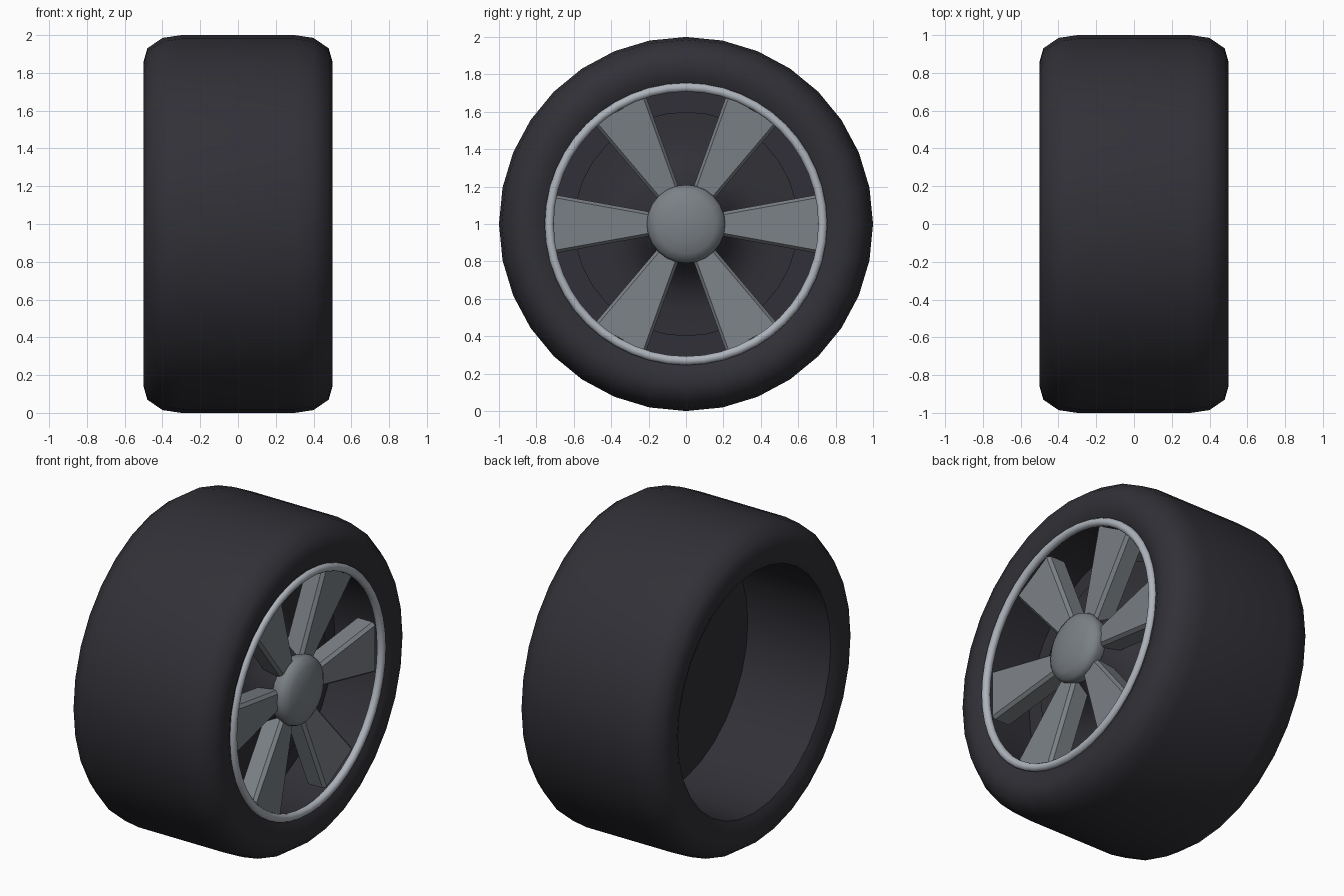
import bpy, bmesh, math
from mathutils import Matrix

cube = bpy.data.objects.get("Cube")
if cube:
    bpy.data.objects.remove(cube, do_unlink=True)


def material(name, rgb):
    m = bpy.data.materials.new(name)
    m.use_nodes = True
    m.diffuse_color = (*rgb, 1)
    m.node_tree.nodes["Principled BSDF"].inputs["Base Color"].default_value = (*rgb, 1)
    return m


RUBBER = material("dark rubber", (0.03, 0.03, 0.038))
ALLOY = material("grey alloy", (0.2, 0.22, 0.24))
SILVER = material("bright silver", (0.42, 0.45, 0.5))
AXLE = Matrix.Translation((0, 0, 1))


def finish(name, bm, mat, angle):
    bmesh.ops.recalc_face_normals(bm, faces=bm.faces)
    mesh = bpy.data.meshes.new(name)
    bm.to_mesh(mesh)
    bm.free()
    obj = bpy.data.objects.new(name, mesh)
    bpy.context.collection.objects.link(obj)
    mesh.materials.append(mat)
    bpy.ops.object.select_all(action='DESELECT')
    obj.select_set(True)
    bpy.context.view_layer.objects.active = obj
    bpy.ops.object.shade_smooth_by_angle(angle=math.radians(angle))
    return obj


def lathe(name, profile, mat, steps, closed=False, angle=40):
    """Spin (x, radius) points around the axle."""
    bm = bmesh.new()
    verts = [bm.verts.new((x, 0, r)) for x, r in profile]
    pairs = list(zip(verts, verts[1:]))
    if closed:
        pairs.append((verts[-1], verts[0]))
    edges = [bm.edges.new(p) for p in pairs]
    bmesh.ops.spin(bm, geom=verts + edges, cent=(0, 0, 0), axis=(1, 0, 0),
                   angle=math.tau, steps=steps, use_merge=True)
    bmesh.ops.remove_doubles(bm, verts=bm.verts, dist=1e-4)
    bm.transform(AXLE)
    return finish(name, bm, mat, angle)


# Tyre: rounded shoulders, sidewalls tucked in at the bead, open barrel inside
half = [(0.3, 1.0), (0.4, 0.985), (0.48, 0.93), (0.5, 0.86), (0.495, 0.8), (0.47, 0.75)]
lathe("tyre", half + [(-x, r) for x, r in reversed(half)], RUBBER, 32, closed=True, angle=50)

# Backing plate with a raised brake disc and a flared hub carrier
lathe("backing_plate", [(0.1, 0), (0.1, 0.752), (0.14, 0.752), (0.14, 0)], RUBBER, 32)
lathe("brake_disc", [(0.13, 0.6), (0.18, 0.6), (0.18, 0.46), (0.2, 0.36),
                     (0.27, 0.26), (0.4, 0.18)], RUBBER, 32)

# Bright rim ring
ring = [(0.475 + 0.025 * math.cos(a), 0.731 + 0.025 * math.sin(a))
        for a in (math.tau * i / 10 for i in range(10))]
lathe("rim_ring", ring, SILVER, 48, closed=True, angle=60)

# Domed hub cap
lathe("hub_cap", [(0.26, 0), (0.26, 0.17), (0.38, 0.2), (0.42, 0.21), (0.45, 0.2), (0.475, 0.16),
                  (0.49, 0.1), (0.497, 0.05), (0.5, 0)], ALLOY, 24, angle=50)

# Six flared spokes with chamfered long edges
bm = bmesh.new()
for i in range(6):
    sections = []
    for r, w, front in ((0.14, 0.055, 0.41), (0.705, 0.157, 0.45)):
        outline = [(front - 0.12, -w), (front - 0.02, -w), (front, 0.016 - w),
                   (front, w - 0.016), (front - 0.02, w), (front - 0.12, w)]
        sections.append([bm.verts.new(Matrix.Rotation(i * math.tau / 6, 3, 'X')
                                      @ bm.verts.new((x, r, z)).co) for x, z in outline])
    inner, outer = sections
    for k in range(6):
        n = (k + 1) % 6
        bm.faces.new((inner[k], inner[n], outer[n], outer[k]))
    bm.faces.new(inner)
    bm.faces.new(outer)
bmesh.ops.delete(bm, geom=[v for v in bm.verts if not v.link_faces], context='VERTS')
bm.transform(AXLE)
finish("spokes", bm, ALLOY, 20)
